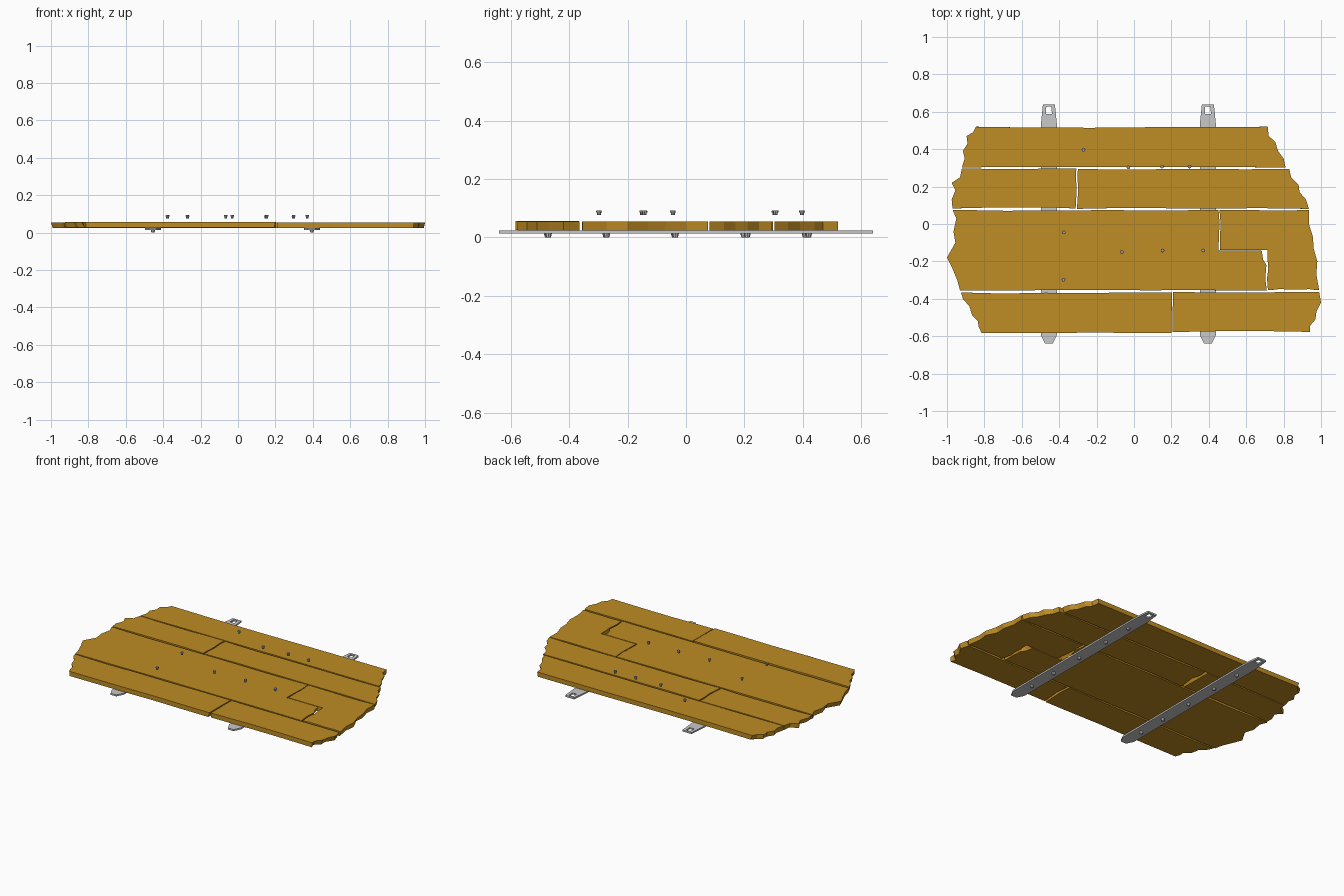
import bpy, bmesh, math, random

if "Cube" in bpy.data.objects:
    bpy.data.objects.remove(bpy.data.objects["Cube"])
random.seed(4)


def material(name, rgb):
    m = bpy.data.materials.new(name)
    m.diffuse_color = (*rgb, 1)
    m.use_nodes = True
    m.node_tree.nodes["Principled BSDF"].inputs["Base Color"].default_value = m.diffuse_color
    return m


WOOD = material("golden wood", (0.52, 0.262, 0.017))
STEEL = material("strap steel", (0.58, 0.58, 0.58))
NAIL = material("nail grey", (0.34, 0.35, 0.38))


def finish(bm, name, mat):
    bmesh.ops.recalc_face_normals(bm, faces=bm.faces)
    me = bpy.data.meshes.new(name)
    bm.to_mesh(me)
    bm.free()
    me.materials.append(mat)
    ob = bpy.data.objects.new(name, me)
    bpy.context.collection.objects.link(ob)
    return ob


def prism(name, low, high, z0, z1, mat):
    """Closed slab between two outlines of equal length."""
    bm = bmesh.new()
    a = [bm.verts.new((x, y, z0)) for x, y in low]
    b = [bm.verts.new((x, y, z1)) for x, y in high]
    bm.faces.new(a)
    bm.faces.new(b)
    for i in range(len(a)):
        j = (i + 1) % len(a)
        bm.faces.new((a[i], a[j], b[j], b[i]))
    return finish(bm, name, mat)


def long_edge(p, q, inward):
    """Slightly worn points along a long edge."""
    return [(p[0] + (q[0] - p[0]) * t, p[1] + (q[1] - p[1]) * t + inward * random.uniform(0, 0.006))
            for t in (0.2, 0.4, 0.6, 0.8)]


def board(name, left, right, z0=0.024, z1=0.054):
    """Plank from its left and right end profiles, both listed back to front."""
    out = left + long_edge(left[-1], right[-1], 1) + right[::-1] + long_edge(right[0], left[0], -1)
    low = []
    for p in out:
        ragged = p in left or p in right
        low.append((p[0] + (random.uniform(0, 0.016) * (1 if p in left else -1) if ragged else 0), p[1]))
    return prism(name, low, out, z0, z1, WOOD)


# planks, back to front
board("back_plank",
      [(-.845, .52), (-.86, .49), (-.895, .47), (-.89, .43), (-.915, .39), (-.905, .35), (-.92, .303)],
      [(.715, .52), (.72, .47), (.755, .44), (.77, .39), (.80, .35), (.81, .303)])
board("second_plank_left",
      [(-.92, .298), (-.93, .25), (-.975, .22), (-.955, .18), (-.975, .13), (-.97, .083)],
      [(-.308, .298), (-.311, .25), (-.306, .19), (-.312, .083)])
board("second_plank_right",
      [(-.300, .295), (-.303, .25), (-.298, .19), (-.305, .081)],
      [(.83, .295), (.84, .25), (.88, .21), (.885, .17), (.92, .13), (.935, .081)])
board("wide_plank",
      [(-.97, .076), (-.95, .03), (-.965, -.04), (-.955, -.10), (-1, -.18), (-.97, -.24), (-.945, -.30), (-.93, -.356)],
      [(.452, .076), (.458, .0), (.454, -.06), (.452, -.143), (.683, -.143), (.69, -.19), (.708, -.22),
       (.702, -.29), (.71, -.356)])
board("wide_plank_right",
      [(.457, .076), (.463, .0), (.460, -.06), (.460, -.138), (.713, -.138), (.714, -.19), (.718, -.24),
       (.711, -.29), (.716, -.354)],
      [(.937, .076), (.935, .0), (.957, -.07), (.96, -.13), (.98, -.20), (.975, -.27), (.99, -.354)])
board("front_plank_left",
      [(-.925, -.366), (-.915, -.40), (-.88, -.44), (-.865, -.49), (-.835, -.52), (-.83, -.55), (-.815, -.584)],
      [(.203, -.366), (.202, -.45), (.200, -.584)], 0.026, 0.056)
board("front_plank_right",
      [(.209, -.364), (.207, -.45), (.207, -.577)],
      [(.99, -.364), (1, -.42), (.975, -.47), (.97, -.51), (.94, -.545), (.94, -.577)])


def disc(bm, x, y, z0, z1, r0, r1, n=8):
    """Closed cone or cylinder with radius r0 at z0 and r1 at z1."""
    rings = [[bm.verts.new((x + r * math.cos(math.tau * i / n), y + r * math.sin(math.tau * i / n), z))
              for i in range(n)] for r, z in ((r0, z0), (r1, z1))]
    for ring in rings:
        bm.faces.new(ring)
    for i in range(n):
        j = (i + 1) % n
        bm.faces.new((rings[0][i], rings[0][j], rings[1][j], rings[1][i]))


# steel straps under the planks, with a square eye at the back end
for side, cx, shift in (("left", -.455, 0), ("right", .395, .012)):
    body = [(-.043, .53), (-.043, -.595), (-.02, -.64), (.02, -.64), (.043, -.595), (.043, .53)]
    outline = [(cx + x, y) for x, y in body]
    prism(side + "_strap", outline, outline, .014, .0245, STEEL)
    # eye plate: outer quad joined to a square hole
    bm = bmesh.new()
    loops = []
    for quad in ([(-.043, .53), (.043, .53), (.032, .64), (-.032, .64)],
                 [(-.016, .588), (.016, .588), (.014, .627), (-.014, .627)]):
        loops.append([[bm.verts.new((cx + x, y, z)) for x, y in quad] for z in (.014, .0245)])
    (ol, oh), (il, ih) = loops
    for i in range(4):
        j = (i + 1) % 4
        for a, b in ((ol, il), (oh, ih), (ol, oh), (il, ih)):
            bm.faces.new((a[i], a[j], b[j], b[i]))
    finish(bm, side + "_strap_eye", STEEL)
    # rivets on the underside
    bm = bmesh.new()
    for y in (-.475, -.275, -.04, .198, .408):
        disc(bm, cx, y + (shift if y > 0 else shift / 3), 0, .0145, .008, .012)
    finish(bm, side + "_strap_rivets", STEEL)

# nails standing proud above the planks
bm = bmesh.new()
for x, y in ((-.27, .397), (-.03, .303), (.15, .307), (.297, .307), (-.375, -.045),
             (-.065, -.15), (.153, -.142), (.37, -.142), (-.377, -.298)):
    disc(bm, x, y, .086, .093, .010, .009)
    disc(bm, x, y, .076, .086, .007, .007)
finish(bm, "top_nails", NAIL)
